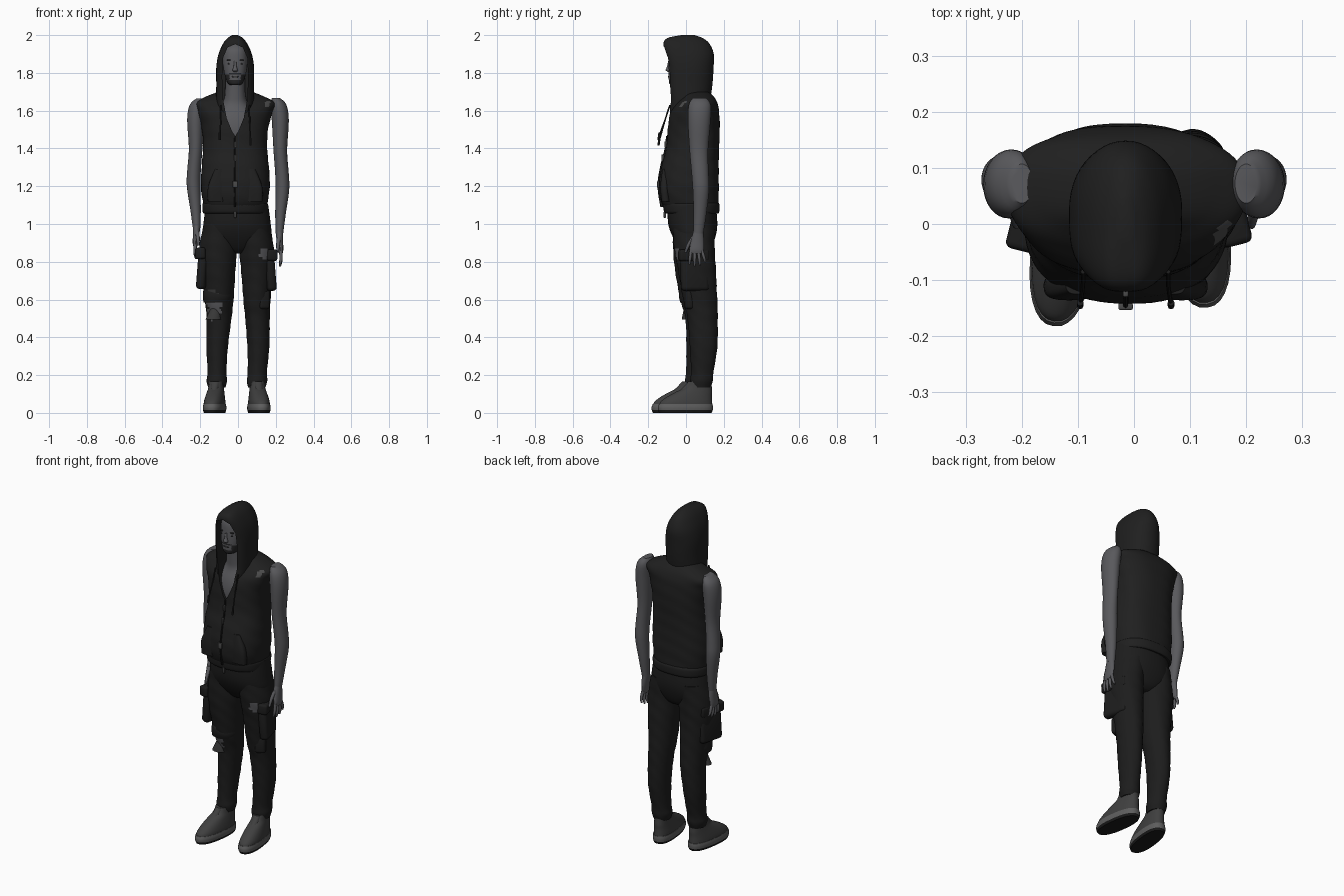
import bpy, bmesh
from math import sin, cos, pi, radians, hypot
from mathutils import Matrix, Vector

cube = bpy.data.objects.get("Cube")
if cube:
    bpy.data.objects.remove(cube, do_unlink=True)


def material(name, r, g, b):
    mat = bpy.data.materials.new(name)
    mat.use_nodes = True
    mat.diffuse_color = (r, g, b, 1)
    mat.node_tree.nodes["Principled BSDF"].inputs["Base Color"].default_value = (r, g, b, 1)
    return mat


cloth = material("black cloth", .014, .014, .014)
trouser = material("dark trouser cloth", .012, .012, .012)
skin = material("grey skin", .1, .1, .108)
beard_hair = material("dark hair", .02, .02, .021)
shoe_grey = material("shoe grey", .05, .05, .05)
sole_grey = material("sole grey", .11, .11, .11)
rubber = material("black rubber", .01, .01, .01)
metal = material("dull metal", .07, .07, .07)
rag = material("frayed cloth", .04, .04, .04)


def finish(name, bm, mat, angle=40):
    """Turn a bmesh into a smooth shaded object."""
    bmesh.ops.recalc_face_normals(bm, faces=bm.faces)
    mesh = bpy.data.meshes.new(name)
    bm.to_mesh(mesh)
    bm.free()
    mesh.materials.append(mat)
    obj = bpy.data.objects.new(name, mesh)
    bpy.context.collection.objects.link(obj)
    bpy.ops.object.select_all(action='DESELECT')
    obj.select_set(True)
    bpy.context.view_layer.objects.active = obj
    bpy.ops.object.shade_smooth_by_angle(angle=radians(angle))
    return obj


def spline(rings, steps):
    """Smoothly interpolate between the key rings."""
    keys = [Vector(r) for r in rings]
    out = []
    for i in range(len(keys) - 1):
        a, b, c, d = keys[max(i - 1, 0)], keys[i], keys[i + 1], keys[min(i + 2, len(keys) - 1)]
        for s in range(steps):
            t = s / steps
            out.append(b + (c - a) * (t / 2) + (a * 2 - b * 5 + c * 4 - d) * (t * t / 2)
                       + (b * 3 - a - c * 3 + d) * (t ** 3 / 2))
    return out + [keys[-1]]


def loft(name, rings, mat, segs=32, steps=4, front=2, back=2, folds=0, place=None):
    """Skin a stack of level rings: x, y, z, half width, half depth."""
    bm = bmesh.new()
    loops = []
    for x, y, z, rx, ry in spline(rings, steps):
        loop = []
        for k in range(segs):
            a = 2 * pi * k / segs
            c, s = cos(a), sin(a)
            p = 2 / (front if s < 0 else back)
            w = 1 + folds * sin(3 * a + 43 * z) * sin(31 * z + 2 * cos(2 * a))
            loop.append(bm.verts.new((x + w * rx * abs(c) ** p * (1 if c > 0 else -1),
                                      y + w * ry * abs(s) ** p * (1 if s > 0 else -1), z)))
        loops.append(loop)
    for lo, hi in zip(loops, loops[1:]):
        for k in range(segs):
            n = (k + 1) % segs
            bm.faces.new((lo[k], lo[n], hi[n], hi[k]))
    bm.faces.new(loops[0])
    bm.faces.new(loops[-1])
    if place:
        bm.transform(place)
    return finish(name, bm, mat)


def box(name, centre, size, mat, turn=0, tilt=0, bevel=.012):
    bm = bmesh.new()
    bmesh.ops.create_cube(bm, size=1, matrix=Matrix.Diagonal((*size, 1)))
    bmesh.ops.bevel(bm, geom=bm.edges[:], offset=bevel, segments=3, affect='EDGES', profile=.5)
    bm.transform(Matrix.Translation(centre) @ Matrix.Rotation(turn, 4, 'Z') @ Matrix.Rotation(tilt, 4, 'Y'))
    return finish(name, bm, mat)


def paint(obj, mat, rule):
    """Colour the faces whose centre meets the rule."""
    obj.data.materials.append(mat)
    index = len(obj.data.materials) - 1
    for face in obj.data.polygons:
        if rule(face.center):
            face.material_index = index


def carve(obj, cutter):
    mod = obj.modifiers.new("opening", 'BOOLEAN')
    mod.operation, mod.solver, mod.object = 'DIFFERENCE', 'EXACT', cutter
    bpy.ops.object.select_all(action='DESELECT')
    obj.select_set(True)
    bpy.context.view_layer.objects.active = obj
    bpy.ops.object.modifier_apply(modifier=mod.name)
    bpy.ops.object.shade_smooth_by_angle(angle=radians(40))


MID = -.015

# Sleeveless vest and hood
vest = loft("vest", [(MID, .03, 1.08, .163, .14), (MID, .02, 1.12, .172, .152), (MID, .016, 1.2, .182, .158),
                     (MID, .022, 1.3, .178, .152), (MID, .035, 1.4, .17, .14), (MID, .04, 1.5, .175, .138),
                     (MID, .045, 1.59, .197, .13), (MID, .058, 1.64, .212, .108), (MID, .065, 1.672, .16, .085),
                     (MID, .06, 1.7, .09, .06)], cloth, segs=64, steps=6, front=2.4, back=2.5, folds=.012)
loft("vest_hem", [(MID, .032, 1.055, .165, .137), (MID, .03, 1.065, .172, .146), (MID, .028, 1.1, .174, .15),
                  (MID, .026, 1.112, .168, .146)], cloth, segs=64, front=2.4, back=2.5)
hood = loft("hood", [(MID, 0, 1.53, .06, .092), (MID, .01, 1.6, .09, .102), (MID, .02, 1.66, .1, .108),
                     (MID, .022, 1.74, .1, .118), (MID, .023, 1.83, .1, .123), (MID, .017, 1.9, .088, .13),
                     (MID, .002, 1.955, .064, .122), (MID, -.005, 1.985, .04, .092), (MID, .01, 2, .014, .035)],
            cloth, segs=48, steps=5, front=3.2, back=2.1)

# Teardrop opening shared by the hood and the neckline
half = [(0, 1.952), (.04, 1.935), (.064, 1.88), (.069, 1.78), (.064, 1.66), (.045, 1.56), (.016, 1.49), (0, 1.465)]
outline = half + [(-x, z) for x, z in half[-2:0:-1]]
bm = bmesh.new()
bottom = bm.faces.new([bm.verts.new((MID + x, -.4, z)) for x, z in outline])
new = bmesh.ops.extrude_face_region(bm, geom=[bottom])["geom"]
bmesh.ops.translate(bm, vec=(0, .42, 0), verts=[g for g in new if isinstance(g, bmesh.types.BMVert)])
cutter = finish("opening_cutter", bm, cloth)
for part in (vest, hood):
    carve(part, cutter)
bpy.data.objects.remove(cutter, do_unlink=True)

# Chest, neck and head
loft("chest_and_neck", [(MID, .035, 1.4, .13, .115), (MID, .037, 1.5, .14, .122), (MID, .04, 1.57, .13, .112),
                        (MID, .035, 1.63, .075, .082), (MID, .02, 1.68, .055, .065), (MID, .01, 1.78, .052, .06)],
     skin, front=2.3)
head = loft("head", [(MID, -.045, 1.735, .026, .036), (MID, -.042, 1.75, .042, .048), (MID, -.032, 1.8, .058, .06),
                     (MID, -.022, 1.86, .065, .069), (MID, -.012, 1.92, .062, .07), (MID, 0, 1.955, .04, .045)],
            skin, segs=56, steps=7, front=2.2)
paint(head, beard_hair, lambda c: c.y < 0 and (
    c.z < 1.764 or 1.788 < c.z < 1.798 and abs(c.x - MID) < .034
    or abs(c.x - MID) > .03 and c.z < 1.795))
loft("nose", [(MID, -.093, 1.806, .009, .004), (MID, -.094, 1.815, .014, .014), (MID, -.092, 1.83, .009, .01),
              (MID, -.088, 1.862, .006, .006)], skin, segs=12)
loft("mouth", [(MID, -.091, 1.776, .012, .003), (MID, -.091, 1.78, .02, .004), (MID, -.091, 1.784, .012, .003)],
     rag, segs=12)
for side, label in ((1, "left"), (-1, "right")):
    x = MID + side * .029
    loft(label + "_eye", [(x, -.083, 1.843, .004, .002), (x, -.083, 1.848, .012, .004),
                          (x, -.083, 1.853, .004, .002)], beard_hair, segs=12)
    loft(label + "_brow", [(x, -.083, 1.862, .014, .004), (x, -.083, 1.868, .017, .005),
                           (x, -.082, 1.871, .012, .003)], beard_hair, segs=12)
    # Drawstrings hang from the hood
    x, end = MID + side * .076, 1.45 - side * .015
    loft(label + "_drawstring", [(x, -.085, 1.63, .004, .004), (x, -.108, 1.56, .004, .004),
                                 (x + side * .005, -.143, end, .004, .004)], cloth, segs=8)
    loft(label + "_string_tip", [(x + side * .005, -.14, end + .02, .006, .006),
                                 (x + side * .005, -.146, end - .02, .006, .006)], cloth, segs=8)
    # Front pocket edges
    loft(label + "_vest_pocket", [(MID + side * .1, -.105, 1.12, .045, .025), (MID + side * .1, -.111, 1.2, .043, .025),
                                  (MID + side * .085, -.103, 1.29, .022, .022)], cloth, front=3)

# Zip, studs and shoulder patch
loft("zip", [(MID, -.128, 1.09, .005, .008), (MID, -.143, 1.2, .005, .008), (MID, -.13, 1.3, .005, .008),
             (MID, -.105, 1.4, .005, .008), (MID, -.098, 1.465, .005, .008)], rubber, segs=8)
for z, y, w in ((1.21, -.147, .026), (1.35, -.124, .01), (1.42, -.107, .01), (1.05, -.112, .012)):
    box("zip_stud", (MID, y, z), (w, .012, .034), metal, bevel=.003)
paint(vest, metal, lambda c: hypot(c.x - .155, (c.z - 1.635) * .8) < .016 and c.y < .06)

# Trousers
loft("trouser_seat", [(-.005, .05, .845, .06, .05), (-.005, .05, .87, .11, .08), (-.005, .043, .93, .178, .112),
                      (-.005, .036, 1, .178, .13), (-.005, .03, 1.1, .165, .128)], trouser, segs=48, front=2.3, back=2.3)
legs = {
    "right": [(-.112, .053, .135, .046, .052), (-.113, .055, .17, .054, .06), (-.112, .06, .22, .05, .059),
              (-.11, .073, .35, .057, .071), (-.1, .075, .5, .066, .079), (-.1, .06, .6, .076, .09),
              (-.106, .045, .75, .091, .101), (-.105, .04, .87, .1, .108), (-.095, .04, 1, .085, .112)],
    "left": [(.1, .08, .135, .046, .052), (.1, .082, .17, .054, .06), (.102, .087, .22, .051, .06),
             (.108, .093, .35, .058, .073), (.104, .087, .5, .065, .08), (.1, .075, .6, .072, .09),
             (.1, .06, .75, .084, .1), (.098, .045, .87, .092, .107), (.084, .04, 1, .085, .112)]}
trousers = {side: loft(side + "_trouser_leg", rings, trouser, segs=56, steps=8, folds=.022)
            for side, rings in legs.items()}


def ragged(x, z, w, h):
    return lambda c: c.y < .05 and hypot((c.x - x) / w, (c.z - z) / h) < 1 + .25 * sin(170 * c.z + 90 * c.x)


paint(trousers["right"], skin, ragged(-.125, .565, .035, .065))
paint(trousers["right"], rag, ragged(-.13, .63, .03, .025))
paint(trousers["left"], skin, ragged(.14, .84, .03, .025))
loft("torn_knee_flap", [(-.13, .01, .495, .042, .032), (-.125, .012, .52, .035, .03), (-.12, .015, .555, .025, .025)],
     rag, segs=20)
loft("knee_fold", [(-.11, .035, .585, .073, .066), (-.107, .04, .62, .08, .078), (-.105, .05, .67, .075, .075)],
     trouser, folds=.02)

# Cargo pockets with flaps
for label, x, y, z, side in (("right", -.178, .035, .76, -1), ("left", .16, .045, .75, 1)):
    box(label + "_cargo_pocket", (x, y, z), (.05, .15, .21), trouser, turn=side * .25, tilt=side * -.08, bevel=.02)
    box(label + "_pocket_flap", (x + side * .005, y - .005, z + .085), (.056, .16, .06), trouser,
        turn=side * .25, tilt=side * .05)
box("left_lower_pocket", (.135, .02, .6), (.06, .05, .1), trouser, turn=.4, bevel=.015)

# Bare arms with hands
arm = [(.2, .072, 1.665, .02, .035), (.214, .073, 1.63, .042, .058), (.224, .07, 1.55, .045, .06),
       (.224, .068, 1.4, .036, .049), (.233, .075, 1.28, .036, .045), (.235, .079, 1.2, .036, .043),
       (.225, .074, 1.08, .028, .034), (.219, .065, .98, .02, .027)]
palm = [(.219, .065, .99, .02, .027), (.222, .06, .94, .017, .035), (.226, .056, .9, .014, .038),
        (.226, .056, .88, .01, .036)]
for side, label, stretch in ((1, "left", 1.05), (-1, "right", 1)):
    # Scale height below the shoulder, mirror across the body
    place = Matrix.Translation((0, 0, 1.6 * (1 - stretch))) @ Matrix.Diagonal((side, 1, stretch, 1))
    loft(label + "_arm", arm, skin, place=place)
    loft(label + "_hand", palm, skin, segs=20, place=place)
    for i, length in enumerate((.055, .065, .06, .045)):
        y = .027 + i * .019
        drift = (i - 1) * .006
        loft(f"{label}_finger", [(.226, y, .895, .009, .009), (.228, y + drift, .88 - length / 2, .0085, .0085),
                                 (.222, y + drift * 1.5, .88 - length, .005, .005)], skin, segs=10, place=place)
    loft(label + "_thumb", [(.217, .04, .965, .011, .012), (.212, .014, .925, .01, .011),
                            (.21, -.003, .885, .006, .006)], skin, segs=10, place=place)

# Shoes, built around the ankle and turned outward
for label, x, y, turn in (("left", .1, .083, .13), ("right", -.113, .05, -.13)):
    place = Matrix.Translation((x, y, 0)) @ Matrix.Rotation(turn, 4, 'Z')
    loft(label + "_outsole", [(0, -.087, 0, .052, .14), (0, -.087, .014, .057, .146)], rubber,
         steps=1, front=2.3, back=2.5, place=place)
    loft(label + "_sole", [(0, -.087, .014, .057, .146), (0, -.087, .03, .058, .147), (0, -.085, .046, .055, .143)],
         sole_grey, front=2.3, back=2.5, place=place)
    loft(label + "_shoe", [(0, -.085, .04, .054, .142), (0, -.081, .06, .053, .137), (0, -.065, .085, .049, .12),
                           (0, -.042, .11, .044, .098), (0, -.018, .135, .04, .072), (0, -.008, .165, .039, .06)],
         shoe_grey, front=2.3, back=2.3, place=place)
    loft(label + "_tongue", [(0, -.1, .1, .02, .04), (0, -.07, .135, .022, .03), (0, -.06, .165, .02, .012)],
         shoe_grey, segs=16, place=place)
